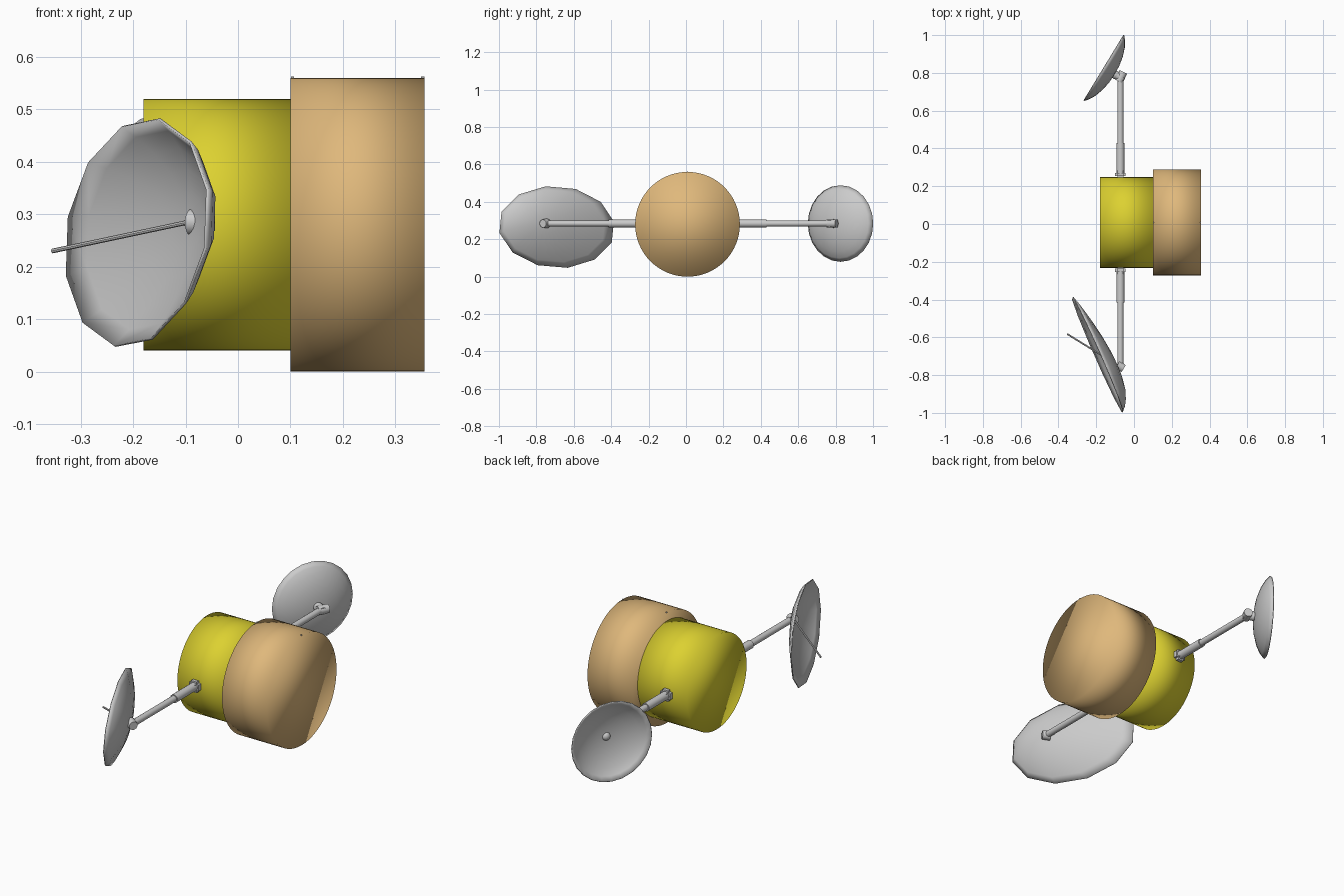
import bpy, bmesh, math
from mathutils import Vector

if "Cube" in bpy.data.objects:
    bpy.data.objects.remove(bpy.data.objects["Cube"])

def material(name, color):
    m = bpy.data.materials.new(name)
    m.diffuse_color = color
    m.use_nodes = True
    m.node_tree.nodes["Principled BSDF"].inputs["Base Color"].default_value = m.diffuse_color
    return m

yellow = material("yellow_paint", (0.72, 0.64, 0.03, 1))
tan = material("tan_paint", (0.74, 0.48, 0.20, 1))

def finish(bm, name, mat=None, angle=None):
    bmesh.ops.recalc_face_normals(bm, faces=bm.faces)
    me = bpy.data.meshes.new(name)
    bm.to_mesh(me)
    bm.free()
    ob = bpy.data.objects.new(name, me)
    bpy.context.collection.objects.link(ob)
    if mat:
        me.materials.append(mat)
    me.shade_smooth()
    if angle:
        me.set_sharp_from_angle(angle=math.radians(angle))
    return ob

def rod(name, a, b, r1, r2=None, sides=16, mat=None, angle=40):
    a, b = Vector(a), Vector(b)
    bm = bmesh.new()
    bmesh.ops.create_cone(bm, cap_ends=True, segments=sides, radius1=r1,
                          radius2=r1 if r2 is None else r2, depth=(b - a).length)
    ob = finish(bm, name, mat, angle)
    ob.location = (a + b) / 2
    ob.rotation_mode = 'QUATERNION'
    ob.rotation_quaternion = (b - a).to_track_quat('Z', 'Y')
    return ob

def ball(name, loc, r):
    bm = bmesh.new()
    bmesh.ops.create_uvsphere(bm, u_segments=16, v_segments=10, radius=r)
    finish(bm, name).location = loc

def block(name, loc, size, bevel):
    bm = bmesh.new()
    bmesh.ops.create_cube(bm, size=1)
    bmesh.ops.scale(bm, vec=size, verts=bm.verts)
    if bevel:
        bmesh.ops.bevel(bm, geom=bm.edges[:], offset=bevel, segments=2, affect='EDGES')
    finish(bm, name, None, 40).location = loc

def dish(name, center, a, b, depth, profile, sides):
    # bowl spanned by two rim axes and a depth vector
    c, a, b, d = map(Vector, (center, a, b, depth))
    bm = bmesh.new()
    rings = []
    for r, t in profile:
        rings.append([bm.verts.new(c + d * t + (a * math.cos(q) + b * math.sin(q)) * r)
                      for q in (2 * math.pi * i / sides for i in range(sides))])
    tip = bm.verts.new(c + d)
    for k in range(sides):
        n = (k + 1) % sides
        for lo, hi in zip(rings, rings[1:]):
            bm.faces.new((lo[k], lo[n], hi[n], hi[k]))
        bm.faces.new((rings[-1][k], rings[-1][n], tip))
    ob = finish(bm, name, None, 40)
    mod = ob.modifiers.new("thickness", 'SOLIDIFY')
    mod.thickness = 0.005
    mod.offset = 0

# Body: two closed drums along x, smooth over the caps
Y, Z = 0.008, 0.28
rod("rear_drum", (-0.18, Y, Z), (0.10, Y, Z), 0.24, sides=64, mat=yellow, angle=None)
rod("front_drum", (0.10, Y, Z), (0.355, Y, Z), 0.28, sides=64, mat=tan, angle=None)
for i, x in enumerate((0.104, 0.352)):
    block(f"rim_pin_{i}", (x, Y, 0.56), (0.006, 0.006, 0.006), 0)

# Telescopic arms with a base bracket on each side
AX, AZ = -0.072, 0.284
for side, root, mid, end in (("back", 0.262, 0.43, 0.785), ("front", -0.245, -0.415, -0.755)):
    s = 1 if root > 0 else -1
    block(f"{side}_arm_bracket", (AX, root, AZ), (0.056, 0.042, 0.056), 0.012)
    rod(f"{side}_arm_sleeve", (AX, root, AZ), (AX, mid, AZ), 0.021)
    rod(f"{side}_arm_rod", (AX, mid - 0.02 * s, AZ), (AX, end, AZ), 0.016)

# Front dish: wide, skewed, 12-sided, with a feed rod
dish("front_dish", (-0.1925, -0.692, 0.265), (0.0425, -0.0585, 0.2165),
     (-0.13, 0.305, 0.03), (0.1025, -0.055, 0.021),
     [(1, 0), (0.88, 0.24), (0.7, 0.52), (0.48, 0.78), (0.24, 0.94)], 12)
rod("front_dish_feed", (-0.09, -0.745, 0.286), (-0.354, -0.582, 0.23), 0.0045, sides=8)
rod("front_dish_knuckle", (-0.055, -0.765, AZ), (-0.088, -0.745, 0.285), 0.021, 0.026)

# Back dish: round, with a ball at its centre
n = Vector((0.854, -0.52, 0))
c = Vector((-0.16, 0.827, 0.284))
dish("back_dish", c, Vector((0.52, 0.854, 0)) * 0.203, (0, 0, 0.203), n * 0.065,
     [(1, 0), (0.9, 0.27), (0.74, 0.56), (0.5, 0.82), (0.25, 0.96)], 24)
ball("back_dish_ball", c + n * 0.072, 0.023)
rod("back_dish_knuckle", (-0.056, 0.766, AZ), (-0.092, 0.786, AZ), 0.018, 0.022)
rod("back_dish_fork", (-0.080, 0.755, AZ), (-0.056, 0.805, AZ), 0.022)
